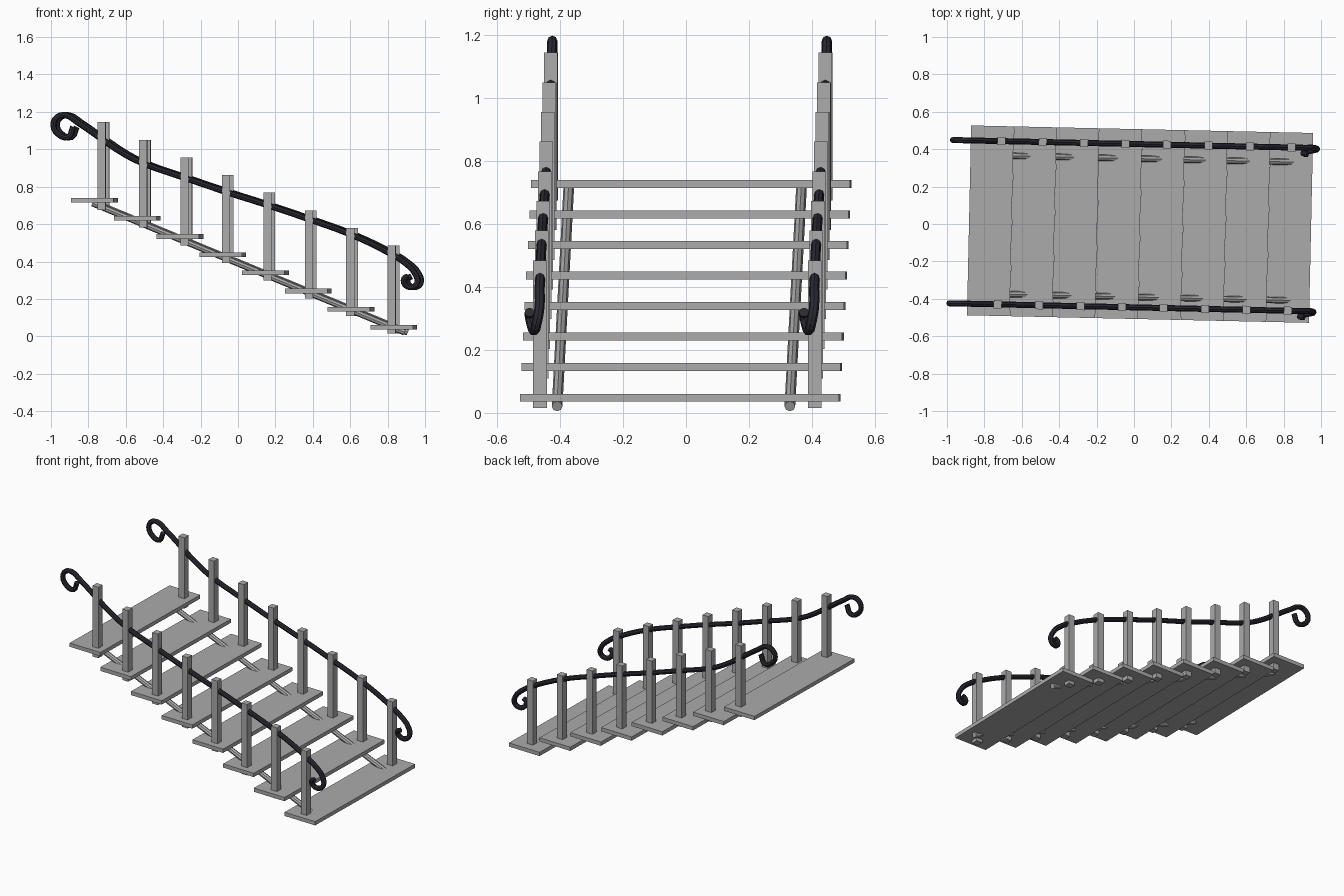
import bpy
import math
from mathutils import Matrix, Vector

if "Cube" in bpy.data.objects:
    bpy.data.objects.remove(bpy.data.objects["Cube"], do_unlink=True)

STEPS = 8
YAW = Matrix.Rotation(-0.022, 4, "Z")   # whole stair is turned slightly


def material(name, color):
    mat = bpy.data.materials.new(name)
    mat.use_nodes = True
    mat.diffuse_color = (*color, 1)
    mat.node_tree.nodes["Principled BSDF"].inputs["Base Color"].default_value = (*color, 1)
    return mat


grey = material("stone grey", (0.41, 0.41, 0.41))
iron = material("dark iron", (0.022, 0.022, 0.032))


def box(name, center, size):
    bpy.ops.mesh.primitive_cube_add(size=1)
    ob = bpy.context.object
    ob.name = name
    ob.data.transform(YAW @ Matrix.Translation(center) @ Matrix.Diagonal((*size, 1)))
    ob.data.materials.append(grey)


def beam(name, start, end, radius):
    a, b = Vector(start), Vector(end)
    bpy.ops.mesh.primitive_cylinder_add(vertices=8, radius=radius, depth=(b - a).length)
    ob = bpy.context.object
    ob.name = name
    turn = (b - a).to_track_quat("Z", "Y").to_matrix().to_4x4()
    ob.data.transform(YAW @ Matrix.Translation((a + b) / 2) @ turn)
    ob.data.materials.append(grey)


# Handrail path as (x, z), with a scroll at each end
RAIL = [(-0.872, 1.12), (-0.9, 1.065), (-0.95, 1.08), (-0.978, 1.13), (-0.957, 1.172),
        (-0.912, 1.182), (-0.85, 1.145), (-0.72, 1.055), (-0.6, 0.975), (-0.5, 0.925),
        (-0.27, 0.845), (-0.05, 0.77), (0.17, 0.7), (0.39, 0.625), (0.61, 0.545),
        (0.8, 0.455), (0.9, 0.395), (0.96, 0.33), (0.968, 0.285), (0.94, 0.262),
        (0.905, 0.275), (0.9, 0.31), (0.92, 0.32)]


def handrail(name, y):
    curve = bpy.data.curves.new(name, "CURVE")
    curve.dimensions = "3D"
    curve.bevel_depth = 0.016
    curve.bevel_resolution = 2
    curve.resolution_u = 3
    curve.use_fill_caps = True
    spline = curve.splines.new("BEZIER")
    spline.bezier_points.add(len(RAIL) - 1)
    for i, (point, (x, z)) in enumerate(zip(spline.bezier_points, RAIL)):
        # the lower scroll swings sideways
        swing = -0.008 * max(0, i - len(RAIL) + 6)
        point.co = YAW @ Vector((x, y + max(swing, -0.032), z))
        point.handle_left_type = point.handle_right_type = "AUTO"
    temp = bpy.data.objects.new(name + "_path", curve)
    bpy.context.collection.objects.link(temp)
    bpy.context.view_layer.update()
    graph = bpy.context.evaluated_depsgraph_get()
    mesh = bpy.data.meshes.new_from_object(temp.evaluated_get(graph))
    bpy.data.objects.remove(temp, do_unlink=True)
    mesh.materials.clear()
    mesh.materials.append(iron)
    for face in mesh.polygons:
        face.use_smooth = False
    bpy.context.collection.objects.link(bpy.data.objects.new(name, mesh))


# Treads
for i in range(STEPS):
    box(f"tread_{i + 1}", (-0.768 + 0.2287 * i, 0, 0.728 - 0.0971 * i), (0.228, 1.015, 0.025))

# Posts, sloping beams and handrails on both sides
for side, sign in (("left", 1), ("right", -1)):
    y = -0.009 + 0.4365 * sign
    for i in range(STEPS):
        box(f"{side}_post_{i + 1}", (-0.719 + 0.2216 * i, y, 0.91 - 0.0943 * i),
            (0.043, 0.043, 0.47))
    yb = -0.02 + 0.37 * sign
    beam(f"{side}_beam", (-0.77, yb, 0.712), (0.9, yb, 0.021), 0.017)
    handrail(f"{side}_handrail", y)
